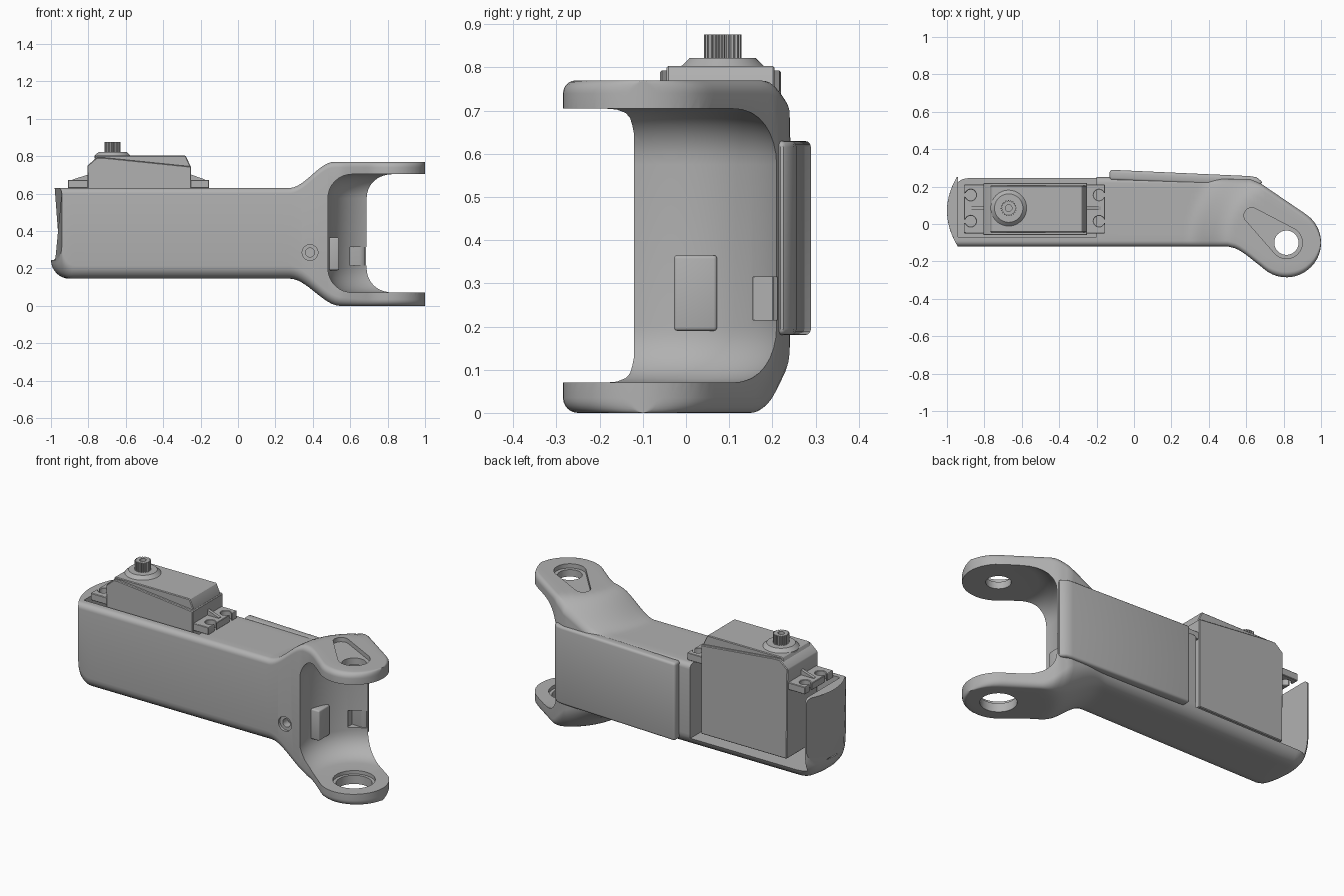
import bpy, bmesh, math

cube = bpy.data.objects.get("Cube")
if cube:
    bpy.data.objects.remove(cube, do_unlink=True)

GREY = (0.44, 0.44, 0.44, 1.0)
grey = bpy.data.materials.new("light_grey_plastic")
grey.use_nodes = True
grey.diffuse_color = GREY
grey.node_tree.nodes["Principled BSDF"].inputs["Base Color"].default_value = GREY

PX, PY, PR = 0.815, -0.1, 0.185      # pivot of the fork and its tip radius


def clamp(t):
    return max(0.0, min(1.0, t))


def smooth(t):
    t = clamp(t)
    return t * t * (3 - 2 * t)


def interp(table, x):
    for (a, u), (b, v) in zip(table, table[1:]):
        if x <= b:
            return u + (v - u) * clamp((x - a) / (b - a))
    return table[-1][1]


def circle(cx, cy, r, n=40, start=0.0, sweep=2 * math.pi):
    return [(cx + r * math.cos(start + sweep * i / n),
             cy + r * math.sin(start + sweep * i / n)) for i in range(n)]


def loft(name, rings, caps=True):
    bm = bmesh.new()
    loops = [[bm.verts.new(p) for p in ring] for ring in rings]
    n = len(loops[0])
    for a, b in zip(loops, loops[1:]):
        for i in range(n):
            j = (i + 1) % n
            bm.faces.new((a[i], a[j], b[j], b[i]))
    if caps:
        bm.faces.new(loops[0][::-1])
        bm.faces.new(loops[-1])
    bmesh.ops.recalc_face_normals(bm, faces=bm.faces)
    mesh = bpy.data.meshes.new(name)
    bm.to_mesh(mesh)
    bm.free()
    obj = bpy.data.objects.new(name, mesh)
    bpy.context.collection.objects.link(obj)
    mesh.materials.append(grey)
    return obj


def prism(name, pts, lo, hi, axis="z"):
    place = (lambda p, t: (p[0], p[1], t)) if axis == "z" else (lambda p, t: (p[0], t, p[1]))
    return loft(name, [[place(p, t) for p in pts] for t in (lo, hi)])


def box(name, x0, x1, y0, y1, z0, z1):
    return prism(name, [(x0, y0), (x1, y0), (x1, y1), (x0, y1)], z0, z1)


def lathe(name, profile, cx, cy, n=64):
    return loft(name, [[(x, y, z) for x, y in circle(cx, cy, r, n)] for r, z in profile])


def activate(obj):
    bpy.ops.object.select_all(action="DESELECT")
    obj.select_set(True)
    bpy.context.view_layer.objects.active = obj


def cut(obj, *cutters):
    activate(obj)
    for cutter in cutters:
        mod = obj.modifiers.new("cut", "BOOLEAN")
        mod.operation, mod.solver, mod.object = "DIFFERENCE", "EXACT", cutter
        bpy.ops.object.modifier_apply(modifier=mod.name)
        bpy.data.objects.remove(cutter, do_unlink=True)


def finish(obj, bevel=0.0, segments=3):
    activate(obj)
    if bevel:
        mod = obj.modifiers.new("round", "BEVEL")
        mod.width, mod.segments, mod.limit_method = bevel, segments, "ANGLE"
        bpy.ops.object.modifier_apply(modifier=mod.name)
    bpy.ops.object.shade_smooth_by_angle(angle=math.radians(32))


# Arm shell: rounded cross-sections lofted along x, flaring around the pivot
FRONT = [(-1, -0.12), (0.5, -0.12), (0.55, -0.132), (0.6, -0.165), (0.69, -0.236)]
BACK = [(-1, 0.25), (-0.13, 0.25), (0.62, 0.24), (0.68, 0.215), (0.93, 0.045)]


def section(x):
    arc = math.sqrt(max(0.0, PR ** 2 - (x - PX) ** 2))
    y0 = interp(FRONT, x) if x < 0.69 else PY - arc
    y1 = interp(BACK, x) if x < 0.93 else PY + arc
    limit = (y1 - y0) * 0.45
    tip = smooth((x - 0.3) / 0.4)
    rf = min(limit, 0.07 - 0.035 * tip)
    rb = min(limit, 0.08 - 0.045 * smooth((x - 0.6) / 0.15))
    rt = min(limit, 0.03)
    end = clamp((-0.9 - x) / 0.1)
    lift = 0.1 * (1 - math.sqrt(1 - end * end))
    pts = []

    def corner(cy, r, start, top):
        for k in range(7):
            a = start + k * math.pi / 12
            pts.append((cy + r * math.cos(a), r * math.sin(a) + (-r if top else r), top))

    def span(a, b, top):
        for k in range(1, 8):
            pts.append((a + (b - a) * k / 8, 0.0, top))

    corner(y0 + rf, rf, math.pi, False)
    span(y0 + rf, y1 - rb, False)
    corner(y1 - rb, rb, 1.5 * math.pi, False)
    corner(y1 - rt, rt, 0.0, True)
    span(y1 - rt, y0 + rt, True)
    corner(y0 + rt, rt, 0.5 * math.pi, True)
    ring = []
    for y, dz, top in pts:
        r = math.hypot(x - PX, y - PY)
        if top:
            z = 0.63 + 0.14 * smooth((0.54 - r) / 0.24)
        else:
            z = 0.145 * (1 - smooth((0.54 - r) / 0.27)) + lift
        bulge = 0.055 * ((y - 0.07) / 0.185) ** 2 * clamp((-0.8 - x) / 0.2)
        ring.append((x + bulge, y, z + dz))
    return ring


stations = [-1 + 0.1 * (1 - math.cos(i * math.pi / 16)) for i in range(9)]
stations += [-0.8, -0.5, -0.13, 0.1]
stations += [0.24 + 0.02 * i for i in range(35)]
stations += [PX + PR * math.sin(math.radians(a)) for a in (45, 54, 62, 69, 75, 80, 84, 87, 89)]
arm = loft("arm_shell", [section(x) for x in sorted(stations)])

# Fork opening, revolved around the pivot
fillet = [(0.205 + 0.13 * math.sin(i * math.pi / 16), 0.2 - 0.13 * math.cos(i * math.pi / 16))
          for i in range(9)]
opening = [(0.01, 0.07)] + fillet
opening += [(r, 0.775 - z) for r, z in reversed(opening)]
cut(arm, lathe("fork_opening", opening, PX, PY, 96))

# Motor bay, open at the top and back
cut(arm, box("motor_bay", -0.94, -0.2, -0.07, 0.4, 0.2, 0.9))

# Pivot holes, horn recess, screw hole and cable notch
dx, dy = 0.63 - PX, 0.045 - PY
a = math.atan2(dy, dx)
horn = circle(PX, PY, 0.085, 32, a + 1.35, 2 * math.pi - 2.7)
horn += circle(0.63, 0.045, 0.042, 14, a - 1.4, 2.8)
cut(arm,
    prism("horn_recess", horn, 0.745, 0.9),
    prism("upper_hole", circle(PX, PY, 0.065), 0.6, 0.9),
    prism("lower_hole", circle(PX, PY, 0.095), -0.1, 0.2),
    prism("lower_step", circle(PX, PY, 0.112), 0.05, 0.2),
    prism("screw_recess", circle(0.385, 0.285, 0.042), -0.2, -0.105, "y"),
    prism("screw_hole", circle(0.385, 0.285, 0.024), -0.2, -0.06, "y"),
    box("cable_notch", 0.59, 0.75, 0.155, 0.212, 0.215, 0.315))
finish(arm)

# Tab in the fork and rear cover panel
finish(box("cover_tab", 0.44, 0.54, -0.028, 0.072, 0.19, 0.365), 0.008)
panel = [(-0.13, 0.235), (-0.13, 0.29), (0.62, 0.256), (0.655, 0.25), (0.69, 0.222), (0.66, 0.2)]
finish(prism("rear_cover", panel, 0.18, 0.63), 0.014)

# Motor: case, raised lid, boss and splined shaft
case = [(-0.8, 0.23), (-0.25, 0.23), (-0.25, 0.745), (-0.72, 0.793), (-0.755, 0.793), (-0.805, 0.75)]
finish(prism("motor_case", case, -0.06, 0.22, "y"), 0.004, 1)
lid = [(-0.79, 0.73), (-0.255, 0.73), (-0.255, 0.75), (-0.28, 0.803), (-0.76, 0.803)]
finish(prism("motor_lid", lid, -0.045, 0.205, "y"), 0.004, 1)
SX, SY = -0.67, 0.085
finish(lathe("shaft_boss", [(0.097, 0.79), (0.097, 0.802), (0.076, 0.822)], SX, SY, 48))
teeth = [p for i in range(24) for p in circle(SX, SY, 0.043 if i % 2 else 0.037, 24)[i:i + 1]]
teeth = [circle(SX, SY, 0.043 if i % 4 < 2 else 0.037, 80)[i] for i in range(80)]
shaft = prism("splined_shaft", teeth, 0.81, 0.876)
cut(shaft, prism("shaft_bore", circle(SX, SY, 0.018, 20), 0.845, 0.9))
finish(shaft)

# Mounting flanges with open screw slots and a centre rib
for side, inner, outer, hole in (("right", -0.79, -0.91, -0.873), ("left", -0.26, -0.155, -0.187)):
    x0, x1 = sorted((inner, outer))
    flange = box(side + "_flange", x0, x1, -0.05, 0.21, 0.63, 0.672)
    for y in (0.015, 0.155):
        e0, e1 = sorted((hole, outer + (outer - inner) * 0.2))
        cut(flange, prism("slot_round", circle(hole, y, 0.029, 28), 0.5, 0.8),
            box("slot_open", e0, e1, y - 0.009, y + 0.009, 0.5, 0.8))
    finish(flange, 0.003, 1)
    tip = inner + (outer - inner) * 0.8
    rib = [(inner, 0.66), (tip, 0.66), (tip, 0.675), (inner, 0.705)]
    finish(prism(side + "_flange_rib", rib, 0.076, 0.094, "y"))
